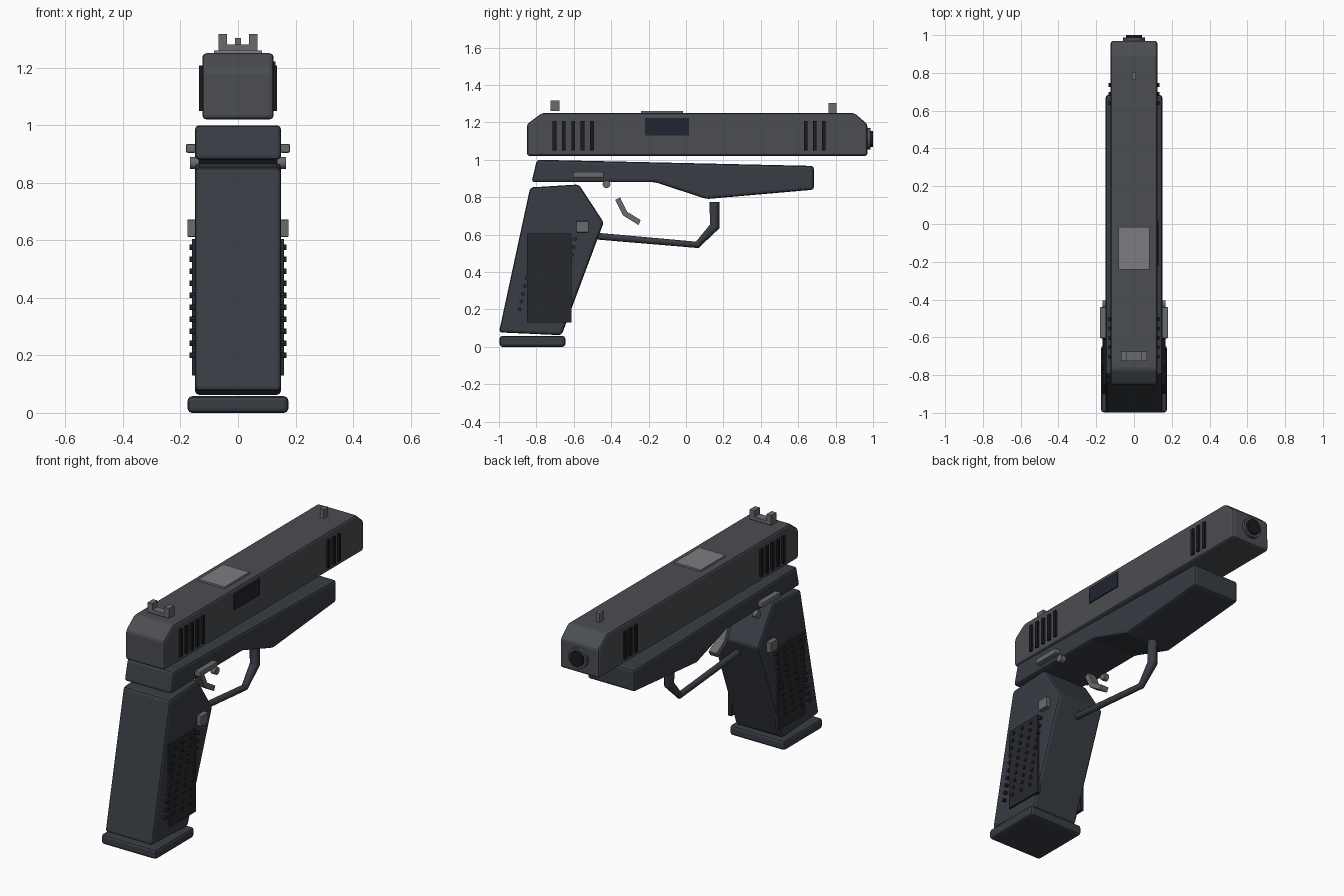
import bpy, bmesh
from math import pi
from mathutils import Matrix, Vector

if "Cube" in bpy.data.objects:
    bpy.data.objects.remove(bpy.data.objects["Cube"])


def material(name, r, g, b):
    m = bpy.data.materials.new(name)
    m.diffuse_color = (r, g, b, 1)
    m.use_nodes = True
    m.node_tree.nodes["Principled BSDF"].inputs["Base Color"].default_value = m.diffuse_color
    return m


SLIDE = material("slide_steel", 0.07, 0.075, 0.085)
FRAME = material("frame_polymer", 0.04, 0.047, 0.058)
PANEL = material("panel_rubber", 0.02, 0.022, 0.026)
BLACK = material("bore_black", 0.01, 0.011, 0.013)
PORT = material("port_dark", 0.015, 0.018, 0.03)
METAL = material("small_metal", 0.14, 0.145, 0.15)
BRIGHT = material("bright_metal", 0.2, 0.205, 0.215)


def finish(name, bm, mat, bevel=0.0):
    bmesh.ops.recalc_face_normals(bm, faces=bm.faces)
    me = bpy.data.meshes.new(name)
    bm.to_mesh(me)
    bm.free()
    me.materials.append(mat)
    ob = bpy.data.objects.new(name, me)
    bpy.context.collection.objects.link(ob)
    if bevel:
        mod = ob.modifiers.new("bevel", 'BEVEL')
        mod.width, mod.segments = bevel, 2
        mod.limit_method = 'ANGLE'
        mod.angle_limit = 0.3
    return ob


def add_box(bm, x, y, z):
    """Box from (min, max) ranges."""
    size = [r[1] - r[0] for r in (x, y, z)]
    mid = Vector([(r[0] + r[1]) / 2 for r in (x, y, z)])
    bmesh.ops.create_cube(bm, size=1, matrix=Matrix.Translation(mid) @ Matrix.Diagonal((*size, 1)))


def box(name, x, y, z, mat, bevel=0.0, pair=False):
    bm = bmesh.new()
    add_box(bm, x, y, z)
    if pair:
        add_box(bm, (-x[1], -x[0]), y, z)
    return finish(name, bm, mat, bevel)


def side_profile(name, pts, half, mat, bevel=0.0):
    """Outline in (y, z), extruded across x."""
    bm = bmesh.new()
    face = bm.faces.new([bm.verts.new((-half, y, z)) for y, z in pts])
    ext = bmesh.ops.extrude_face_region(bm, geom=[face])
    verts = [v for v in ext["geom"] if isinstance(v, bmesh.types.BMVert)]
    bmesh.ops.translate(bm, verts=verts, vec=(2 * half, 0, 0))
    return finish(name, bm, mat, bevel)


def add_cylinder(bm, centre, radius, length, axis, sides):
    rot = Matrix.Rotation(pi / 2, 4, 'Y' if axis == 'X' else 'X')
    bmesh.ops.create_cone(bm, cap_ends=True, segments=sides, radius1=radius, radius2=radius,
                          depth=length, matrix=Matrix.Translation(centre) @ rot)


def smooth(ob):
    bpy.ops.object.select_all(action='DESELECT')
    ob.select_set(True)
    bpy.context.view_layer.objects.active = ob
    bpy.ops.object.shade_smooth_by_angle(angle=0.6)


# Slide, frame and grip bodies
side_profile("slide", [(-0.85, 1.02), (0.97, 1.02), (0.97, 1.19), (0.9, 1.25),
                       (-0.77, 1.25), (-0.85, 1.19)], 0.124, SLIDE, 0.014)
side_profile("frame", [(-0.826, 0.88), (-0.165, 0.88), (0.11, 0.79), (0.684, 0.84),
                       (0.684, 0.967), (-0.797, 1.0)], 0.15, FRAME, 0.015)
side_profile("grip", [(-1.0, 0.077), (-0.665, 0.062), (-0.44, 0.665), (-0.573, 0.868),
                      (-0.833, 0.852)], 0.15, FRAME, 0.015)
box("magazine_base", (-0.175, 0.175), (-0.997, -0.645), (0, 0.058), FRAME, 0.015)

# Slide serrations, rear and front
bm = bmesh.new()
for y in (-0.703, -0.653, -0.603, -0.553, -0.503, 0.64, 0.688, 0.736):
    for s in (-1, 1):
        x = sorted((s * 0.115, s * 0.135))
        add_box(bm, x, (y - 0.01, y + 0.01), (1.05, 1.207))
finish("slide_serrations", bm, BLACK)

# Ejection port and top plate
box("ejection_port", (0.1, 0.13), (-0.22, 0.016), (1.13, 1.222), PORT)
box("chamber_plate", (-0.083, 0.083), (-0.24, -0.015), (1.24, 1.26), BRIGHT)

# Sights
bm = bmesh.new()
add_box(bm, (-0.068, 0.068), (-0.725, -0.676), (1.26, 1.28))
for s in (-1, 1):
    add_box(bm, sorted((s * 0.038, s * 0.068)), (-0.725, -0.676), (1.28, 1.316))
finish("rear_sight", bm, METAL)
box("front_sight", (-0.011, 0.011), (0.763, 0.804), (1.245, 1.303), METAL)

# Muzzle ring and bore
for name, r, end, mat in (("barrel_muzzle", 0.058, 0.987, SLIDE), ("bore", 0.043, 1.0, BLACK)):
    bm = bmesh.new()
    add_cylinder(bm, (0, end - 0.05, 1.112), r, 0.1, 'Y', 24)
    smooth(finish(name, bm, mat))

# Grip panels with slanted rows of raised dots
box("grip_panels", (0.14, 0.16), (-0.85, -0.612), (0.13, 0.605), PANEL, pair=True)
bm = bmesh.new()
for row in range(10):
    for col in range(4):
        z = 0.2 + row * 0.0417
        y = -0.89 + col * 0.072 + (z - 0.2) * 0.22
        for s in (-1, 1):
            add_cylinder(bm, (s * 0.157, y, z), 0.01, 0.022, 'X', 8)
finish("grip_dots", bm, PANEL)

# Controls on both sides
box("magazine_release", (0.145, 0.176), (-0.586, -0.52), (0.612, 0.672), METAL, 0.003, pair=True)
box("slide_stop", (0.145, 0.181), (-0.605, -0.44), (0.904, 0.935), METAL, 0.006, pair=True)
bm = bmesh.new()
for s in (-1, 1):
    add_cylinder(bm, (s * 0.151, -0.425, 0.869), 0.021, 0.03, 'X', 16)
smooth(finish("frame_pins", bm, METAL))

# Trigger
side_profile("trigger", [(-0.378, 0.785), (-0.338, 0.703), (-0.254, 0.651), (-0.242, 0.677),
                         (-0.315, 0.722), (-0.352, 0.798)], 0.025, METAL)

# Trigger guard, a bent tube
curve = bpy.data.curves.new("trigger_guard", 'CURVE')
curve.dimensions = '3D'
curve.bevel_depth = 0.027
curve.bevel_resolution = 4
curve.use_fill_caps = True
spline = curve.splines.new('POLY')
path = [(-0.55, 0.598, 0.68), (0.06, 0.545, 0.68), (0.153, 0.643, 1), (0.153, 0.775, 1)]
spline.points.add(len(path) - 1)
for p, (y, z, r) in zip(spline.points, path):
    p.co = (0, y, z, 1)
    p.radius = r
curve.materials.append(FRAME)
guard = bpy.data.objects.new("trigger_guard", curve)
bpy.context.collection.objects.link(guard)
bpy.ops.object.select_all(action='DESELECT')
guard.select_set(True)
bpy.context.view_layer.objects.active = guard
bpy.ops.object.convert(target='MESH')
smooth(bpy.context.view_layer.objects.active)
